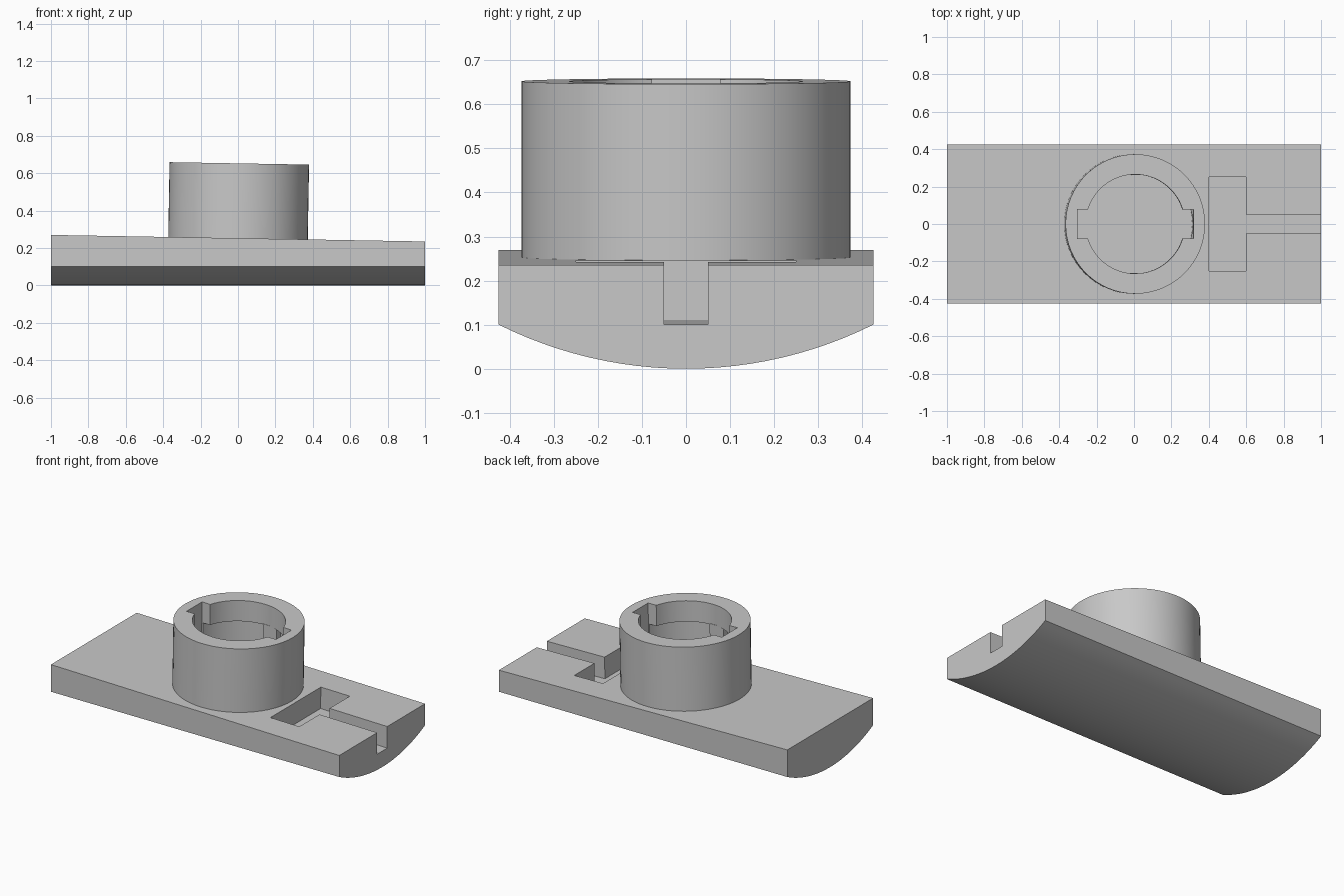
import bpy, bmesh, math
from mathutils import Matrix

cube = bpy.data.objects.get("Cube")
if cube:
    bpy.data.objects.remove(cube, do_unlink=True)

GREY = (0.58, 0.58, 0.58, 1)
mat = bpy.data.materials.new("plain grey")
mat.use_nodes = True
mat.diffuse_color = GREY
mat.node_tree.nodes["Principled BSDF"].inputs["Base Color"].default_value = GREY

# The deck leans one degree; the socket and pockets follow it
TILT = Matrix.Translation((0, 0, 0.2525)) @ Matrix.Rotation(math.radians(1), 4, 'Y')


def finish(name, bm, matrix=None):
    bmesh.ops.recalc_face_normals(bm, faces=bm.faces)
    if matrix:
        bm.transform(matrix)
    mesh = bpy.data.meshes.new(name)
    bm.to_mesh(mesh)
    bm.free()
    mesh.materials.append(mat)
    obj = bpy.data.objects.new(name, mesh)
    bpy.context.collection.objects.link(obj)
    return obj


def box(name, x0, x1, y0, y1, z0, z1):
    bm = bmesh.new()
    bmesh.ops.create_cube(bm, size=1)
    bm.transform(Matrix.Translation(((x0 + x1) / 2, (y0 + y1) / 2, (z0 + z1) / 2))
                 @ Matrix.Diagonal((x1 - x0, y1 - y0, z1 - z0, 1)))
    return finish(name, bm, TILT)


def cylinder(name, radius, z0, z1):
    bm = bmesh.new()
    bmesh.ops.create_cone(bm, cap_ends=True, segments=64, radius1=radius,
                          radius2=radius, depth=z1 - z0)
    bm.transform(Matrix.Translation((0, 0, (z0 + z1) / 2)))
    return finish(name, bm, TILT)


def select_only(obj):
    bpy.ops.object.select_all(action='DESELECT')
    bpy.context.view_layer.objects.active = obj
    obj.select_set(True)


def cut(obj, cutter):
    mod = obj.modifiers.new("cut", 'BOOLEAN')
    mod.operation = 'DIFFERENCE'
    mod.solver = 'EXACT'
    mod.object = cutter
    select_only(obj)
    bpy.ops.object.modifier_apply(modifier=mod.name)
    bpy.data.objects.remove(cutter, do_unlink=True)


def smooth(obj):
    select_only(obj)
    bpy.ops.object.shade_smooth_by_angle(angle=math.radians(30))


# Base plate: curved underside, flat sloping deck
HALF_W, EDGE_Z = 0.425, 0.10
radius = (HALF_W ** 2 + EDGE_Z ** 2) / (2 * EDGE_Z)
sweep = math.asin(HALF_W / radius)
STEPS = 24
bm = bmesh.new()
ends = []
for x in (-1, 1):
    deck = 0.2525 - x * math.tan(math.radians(1))
    ring = [bm.verts.new((x, -HALF_W, deck))]
    for i in range(STEPS + 1):
        a = sweep * (2 * i / STEPS - 1)
        ring.append(bm.verts.new((x, radius * math.sin(a), radius * (1 - math.cos(a)))))
    ring.append(bm.verts.new((x, HALF_W, deck)))
    bm.faces.new(ring)
    ends.append(ring)
for i in range(len(ends[0])):
    j = (i + 1) % len(ends[0])
    bm.faces.new((ends[0][i], ends[0][j], ends[1][j], ends[1][i]))
base = finish("base_plate", bm)

# T-shaped pocket open at one end
cut(base, box("pocket_cutter", 0.4, 0.6, -0.25, 0.25, -0.135, 0.1))
cut(base, box("channel_cutter", 0.55, 1.1, -0.05, 0.05, -0.135, 0.1))
smooth(base)

# Round socket with a bore, two entry notches and a wider chamber below the lip
HEIGHT, LIP = 0.40, 0.13
socket = cylinder("socket", 0.373, -0.01, HEIGHT)
cut(socket, cylinder("chamber_cutter", 0.312, -0.05, HEIGHT - LIP))
cut(socket, cylinder("bore_cutter", 0.265, -0.06, HEIGHT + 0.1))
cut(socket, box("notch_cutter", -0.31, 0.31, -0.077, 0.077, 0.1, HEIGHT + 0.05))
smooth(socket)

# Stop blocks under the lip, a quarter turn from the notches
for side, label in ((1, "back"), (-1, "front")):
    xs = sorted((-0.015 * side, 0.08 * side))
    ys = sorted((0.262 * side, 0.33 * side))
    box(label + "_stop", *xs, *ys, -0.005, HEIGHT - LIP + 0.005)
